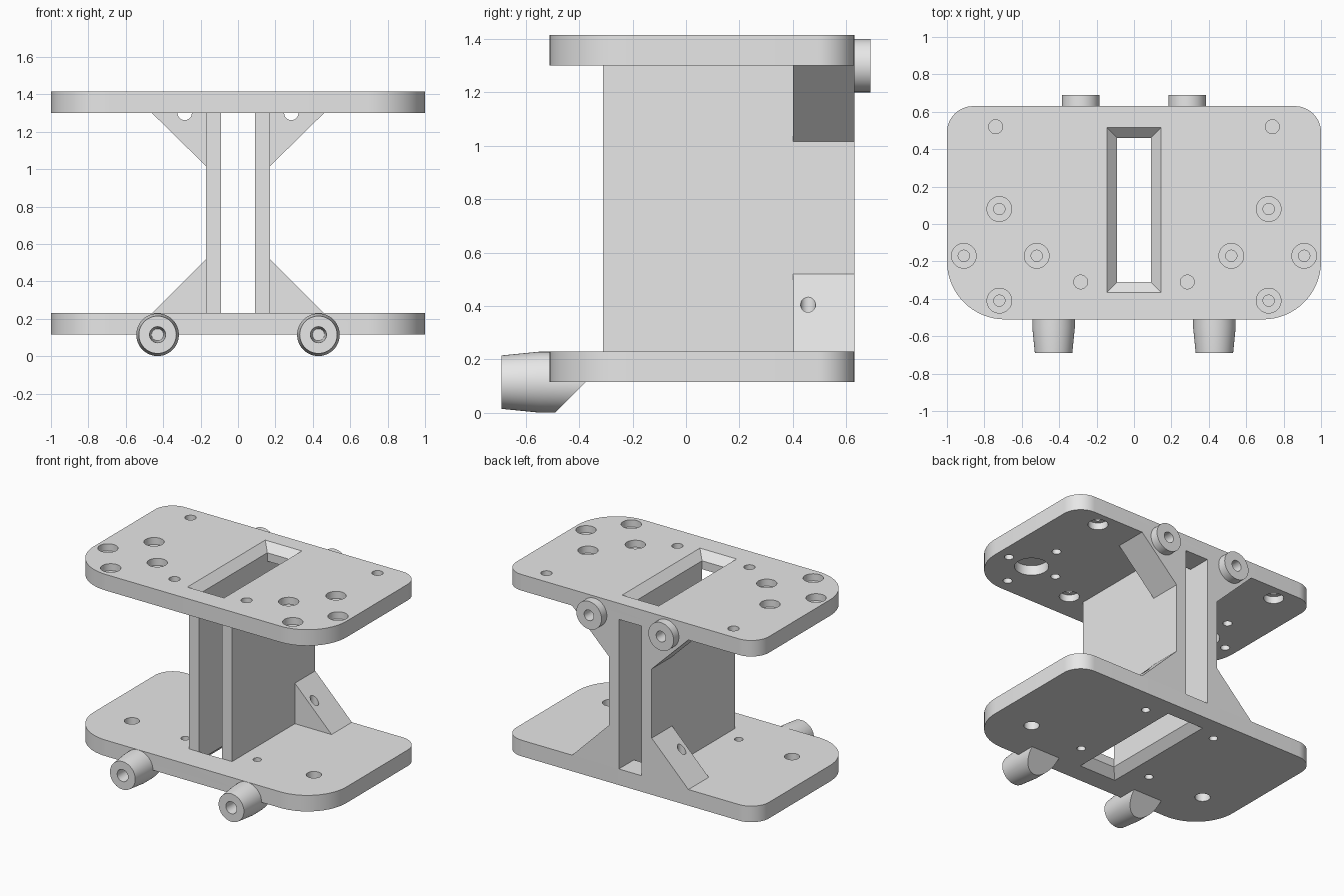
import bpy, bmesh
from math import pi, cos, sin, radians
from mathutils import Matrix, Vector

cube = bpy.data.objects.get("Cube")
if cube:
    bpy.data.objects.remove(cube, do_unlink=True)

grey = bpy.data.materials.new("plain grey")
grey.use_nodes = True
grey.diffuse_color = (0.8, 0.8, 0.8, 1)
grey.node_tree.nodes["Principled BSDF"].inputs["Base Color"].default_value = grey.diffuse_color


def finish(name, bm):
    bmesh.ops.recalc_face_normals(bm, faces=bm.faces)
    mesh = bpy.data.meshes.new(name)
    bm.to_mesh(mesh)
    bm.free()
    mesh.materials.append(grey)
    obj = bpy.data.objects.new(name, mesh)
    bpy.context.collection.objects.link(obj)
    return obj


def loft(name, rings):
    """Solid skinned through rings with equal point counts."""
    bm = bmesh.new()
    loops = [[bm.verts.new(p) for p in ring] for ring in rings]
    n = len(loops[0])
    for a, b in zip(loops, loops[1:]):
        for i in range(n):
            j = (i + 1) % n
            bm.faces.new((a[i], a[j], b[j], b[i]))
    bm.faces.new(loops[0])
    bm.faces.new(loops[-1])
    return finish(name, bm)


def prism(name, outline, lo, hi, axis):
    """Outline of the two other axes, extruded along the given axis."""
    def put(p, h):
        p = list(p)
        p.insert(axis, h)
        return p
    return loft(name, [[put(p, h) for p in outline] for h in (lo, hi)])


def lathe(name, profile, place, along_y=False):
    """Turned solid from (radius, height) points."""
    bm = bmesh.new()
    pts = [(0, profile[0][1])] + profile + [(0, profile[-1][1])]
    verts = [bm.verts.new((r, 0, h)) for r, h in pts]
    edges = [bm.edges.new(pair) for pair in zip(verts, verts[1:])]
    bmesh.ops.spin(bm, geom=verts + edges, cent=(0, 0, 0), axis=(0, 0, 1),
                   angle=2 * pi, steps=48)
    bmesh.ops.remove_doubles(bm, verts=bm.verts, dist=1e-5)
    turn = Matrix.Rotation(-pi / 2, 4, 'X') if along_y else Matrix()
    bmesh.ops.transform(bm, matrix=Matrix.Translation(Vector(place)) @ turn, verts=bm.verts)
    return finish(name, bm)


def cut(cutter, *targets):
    cutter.hide_render = True
    for target in targets:
        mod = target.modifiers.new("cut", 'BOOLEAN')
        mod.operation, mod.solver, mod.object = 'DIFFERENCE', 'EXACT', cutter
        bpy.context.view_layer.objects.active = target
        bpy.ops.object.modifier_apply(modifier=mod.name)
    bpy.data.objects.remove(cutter, do_unlink=True)


def hole(x, y, profile, *targets):
    cut(lathe("drill", profile, (x, y, 0)), *targets)


FRONT, BACK = -0.51, 0.63
LOW, LOW_TOP = 0.115, 0.23
HIGH, HIGH_TOP = 1.30, 1.415


def plate_outline():
    pts = []
    # Large front corners, small back corners
    for sx, sy, r, start in ((-1, -1, .31, 180), (1, -1, .31, 270),
                             (1, 1, .14, 0), (-1, 1, .14, 90)):
        cx = sx * (1 - r)
        cy = BACK - r if sy > 0 else FRONT + r
        for i in range(17):
            a = radians(start + 90 * i / 16)
            pts.append((cx + r * cos(a), cy + r * sin(a)))
    return pts


def slot(surface, inward):
    """Rectangular slot with a flared mouth at the outer surface."""
    rings = []
    for flare, depth in ((.065, -.01), (0, .055), (0, .2)):
        x, y0, y1 = .09 + flare, -.31 - flare, .46 + flare
        z = surface + inward * depth
        rings.append([(-x, y0, z), (x, y0, z), (x, y1, z), (-x, y1, z)])
    return loft("slot", rings)


# Plates
bottom = prism("bottom_plate", plate_outline(), LOW, LOW_TOP, 2)
top = prism("top_plate", plate_outline(), HIGH, HIGH_TOP, 2)
cut(slot(HIGH_TOP, -1), top)
cut(slot(LOW, 1), bottom)
parts = [bottom, top]

for s, side in ((1, "left"), (-1, "right")):
    # Upright wall
    parts.append(prism(side + "_wall", [(s * .09, -.31), (s * .17, -.31),
                                        (s * .17, BACK), (s * .09, BACK)], LOW_TOP, HIGH, 2))
    # Triangular braces
    low_brace = prism(side + "_lower_brace", [(s * .17, LOW_TOP), (s * .46, LOW_TOP),
                                              (s * .17, .52)], .40, BACK, 1)
    high_brace = prism(side + "_upper_brace", [(s * .17, HIGH), (s * .46, HIGH),
                                               (s * .17, 1.015)], .40, BACK, 1)

    # Rear boss with its bore
    rear = lathe(side + "_rear_boss", [(.1, BACK), (.1, .69)], (s * .285, 0, HIGH), True)
    cut(lathe("bore", [(.038, .39), (.038, .75)], (s * .285, 0, HIGH), True),
        rear, top, high_brace)

    # Front boss, cut off at a slant below the plate
    front = lathe(side + "_front_boss", [(.1, -.69), (.114, -.55), (.114, -.3)],
                  (s * .43, 0, LOW), True)
    cut(prism("slant", [(-.52, -.03), (-.2, .29), (-.2, -.03)], s * .43 - .2, s * .43 + .2, 0),
        front)
    cut(lathe("bore", [(.045, -.72), (.043, -.69), (.032, -.47)], (s * .43, 0, LOW), True),
        front, bottom)

    # Ring of counterbored screw holes around a blind pocket
    for x, y in ((.72, .08), (.91, -.17), (.52, -.17), (.72, -.41)):
        hole(s * x, y, [(.03, 1.2), (.03, 1.365), (.066, 1.365), (.066, 1.5)], top)
    hole(s * .72, -.17, [(.11, 1.2), (.11, 1.37)], top)

    # Holes counterbored from below
    for x, y in ((.74, .52), (.285, -.31)):
        hole(s * x, y, [(.065, 1.28), (.065, 1.35), (.037, 1.35), (.037, 1.5)], top)

    # Through holes in the lower plate and brace
    hole(s * .72, -.17, [(.05, 0), (.05, .3)], bottom)
    hole(s * .285, -.19, [(.028, 0), (.028, .3)], bottom)
    hole(s * .285, .457, [(.028, 0), (.028, .6)], bottom, low_brace)
    parts += [low_brace, high_brace, rear, front]

# Smooth round faces, keep edges sharp
for obj in bpy.context.view_layer.objects:
    obj.select_set(obj in parts)
bpy.context.view_layer.objects.active = parts[0]
bpy.ops.object.shade_smooth_by_angle(angle=radians(25))
